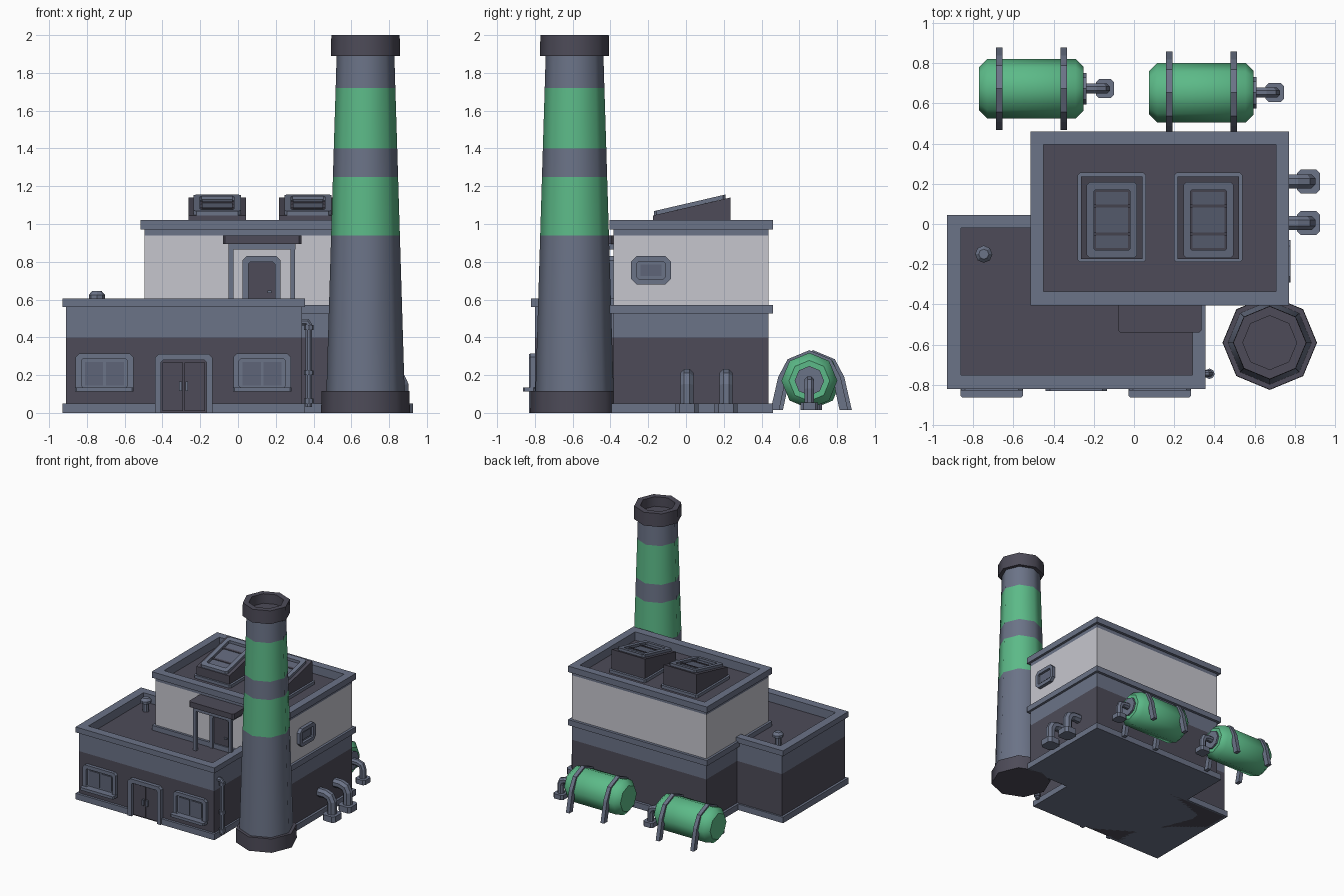
import bpy, bmesh, math
from mathutils import Vector

if "Cube" in bpy.data.objects:
    bpy.data.objects.remove(bpy.data.objects["Cube"])


def material(name, r, g, b):
    lin = [((c / 255 + 0.055) / 1.055) ** 2.4 for c in (r, g, b)]
    m = bpy.data.materials.new(name)
    m.diffuse_color = (*lin, 1)
    m.use_nodes = True
    m.node_tree.nodes["Principled BSDF"].inputs["Base Color"].default_value = m.diffuse_color
    return m


SLATE = material("slate_grey", 107, 115, 135)
DARK = material("dark_charcoal", 77, 75, 88)
WALL = material("pale_wall", 198, 198, 206)
GREEN = material("green_paint", 92, 186, 136)
GLASS = material("dull_glass", 94, 101, 120)

AXES = {'x': lambda a, b, h: (h, a, b), 'y': lambda a, b, h: (a, h, b), 'z': lambda a, b, h: (a, b, h)}


def finish(name, bm, *mats):
    bmesh.ops.recalc_face_normals(bm, faces=bm.faces)
    me = bpy.data.meshes.new(name)
    bm.to_mesh(me)
    bm.free()
    for m in mats:
        me.materials.append(m)
    ob = bpy.data.objects.new(name, me)
    bpy.context.collection.objects.link(ob)
    return ob


def loft(name, loops, mats, caps=True, closed=False, rule=None):
    """Skin a row of equal-sized point loops."""
    bm = bmesh.new()
    rows = [[bm.verts.new(p) for p in lp] for lp in loops]
    n = len(rows[0])
    pairs = list(zip(rows, rows[1:])) + ([(rows[-1], rows[0])] if closed else [])
    for k, (a, b) in enumerate(pairs):
        for i in range(n):
            j = (i + 1) % n
            f = bm.faces.new((a[i], a[j], b[j], b[i]))
            f.material_index = rule(k) if rule else 0
    if caps and not closed:
        bm.faces.new(rows[0])
        bm.faces.new(rows[-1])
    return finish(name, bm, *mats)


def prism(name, poly, lo, hi, axis, mat):
    f = AXES[axis]
    return loft(name, [[f(a, b, h) for a, b in poly] for h in (lo, hi)], [mat])


def ring(name, outer, inner, lo, hi, axis, mat):
    f = AXES[axis]
    loops = [(outer, lo), (outer, hi), (inner, hi), (inner, lo)]
    return loft(name, [[f(a, b, h) for a, b in p] for p, h in loops], [mat], closed=True)


def rect(a0, a1, b0, b1, c=0):
    if not c:
        return [(a0, b0), (a1, b0), (a1, b1), (a0, b1)]
    return [(a0 + c, b0), (a1 - c, b0), (a1, b0 + c), (a1, b1 - c),
            (a1 - c, b1), (a0 + c, b1), (a0, b1 - c), (a0, b0 + c)]


def box(name, x0, x1, y0, y1, z0, z1, mat, c=0):
    return prism(name, rect(x0, x1, y0, y1, c), z0, z1, 'z', mat)


def lathe(name, rings, a, b, axis, mats, rule=None, n=8):
    f = AXES[axis]
    loops = [[f(a + r * math.cos(math.tau * i / n), b + r * math.sin(math.tau * i / n), h)
              for i in range(n)] for h, r in rings]
    return loft(name, loops, mats, rule=rule)


def tube(name, path, y, r, mat, n=8):
    """Mitred pipe along an xz path."""
    pts = [Vector((x, y, z)) for x, z in path]
    loops = []
    for i, p in enumerate(pts):
        d0 = (p - pts[i - 1]).normalized() if i else (pts[1] - p).normalized()
        d1 = (pts[i + 1] - p).normalized() if i < len(pts) - 1 else d0
        t = (d0 + d1).normalized()
        side = Vector((-t.z, 0, t.x)) / max(t.dot(d0), 0.5)
        loops.append([p + side * r * math.cos(math.tau * (k + .5) / n)
                      + Vector((0, r * math.sin(math.tau * (k + .5) / n), 0)) for k in range(n)])
    return loft(name, loops, [mat])


def smooth(ob):
    bpy.ops.object.select_all(action='DESELECT')
    ob.select_set(True)
    bpy.context.view_layer.objects.active = ob
    bpy.ops.object.shade_smooth_by_angle(angle=math.radians(46))


# Front low block: base, walls, roof, parapet
LX0, LX1, LY0, LY1 = -0.91, 0.34, -0.80, 0.03
prism("low_base", [(-.93, -.82), (-.42, -.82), (-.42, -.79), (-.155, -.79), (-.155, -.82),
                   (.355, -.82), (.355, .045), (-.93, .045)], 0, .05, 'z', SLATE)
box("low_wall_dark", LX0, LX1, LY0, LY1, .0, .40, DARK)
box("low_wall_band", LX0, LX1, LY0, LY1, .40, .525, SLATE)
box("low_roof", -.86, .29, -.75, -.02, .52, .532, DARK)
low_in = rect(-.86, .29, -.75, -.02)
ring("low_parapet", rect(LX0, LX1, LY0, LY1), low_in, .525, .56, 'z', SLATE)
ring("low_coping", rect(-.93, .355, -.82, .045), low_in, .56, .605, 'z', SLATE)

# Tall rear block
TX0, TX1, TY0, TY1 = -.495, .75, -.385, .437
outer = rect(-.515, .77, -.405, .46)
tall = rect(TX0, TX1, TY0, TY1)
tall_in = rect(-.45, .705, -.335, .395)
prism("tall_base", outer, 0, .05, 'z', SLATE)
prism("tall_wall_dark", tall, .05, .40, 'z', DARK)
prism("tall_wall_band", tall, .40, .525, 'z', SLATE)
prism("tall_middle_trim", outer, .525, .572, 'z', SLATE)
prism("tall_wall_pale", tall, .572, .94, 'z', WALL)
prism("tall_roof", tall_in, .935, .95, 'z', DARK)
ring("tall_parapet", tall, tall_in, .94, .97, 'z', SLATE)
ring("tall_coping", outer, tall_in, .97, 1.02, 'z', SLATE)

# Chimney with painted stripes
prof = [(0, .235), (.115, .233), (.115, .207), (.94, .182), (1.25, .1725), (1.40, .168),
        (1.72, .158), (1.89, .153), (1.89, .183), (2, .181), (2, .134), (1.92, .134)]
chimney = lathe("chimney", prof, .675, -.59, 'z', [DARK, SLATE, GREEN],
                lambda k: {2: 1, 3: 2, 4: 1, 5: 2, 6: 1}.get(k, 0))
smooth(chimney)

# Roof skylights
SL = .232
for i, cx in enumerate((-.11, .37)):
    n = f"skylight_{i + 1}"
    box(n + "_curb", cx - .17, cx + .17, -.19, .255, .94, .975, SLATE, .012)
    prism(n + "_body", [(-.175, .95), (.235, .95), (.235, 1.14), (-.175, 1.045)],
          cx - .153, cx + .153, 'x', DARK)
    parts = [ring(n + "_frame", rect(cx - .125, cx + .125, -.17, .21, .015),
                  rect(cx - .09, cx + .09, -.13, .17, .008), 0, .022, 'z', SLATE),
             box(n + "_pane", cx - .08, cx + .08, -.12, .16, -.01, .006, GLASS)]
    parts += [box(f"{n}_bar_{k + 1}", cx - .09, cx + .09, y - .008, y + .008, 0, .012, DARK)
              for k, y in enumerate((-.05, .09))]
    for p in parts:  # tilt onto the sloping top
        for v in p.data.vertices:
            v.co.z += 1.045 + SL * (v.co.y + .175)

# Front windows
for i, cx in enumerate((-.707, .128)):
    n = f"front_window_{i + 1}"
    ring(n + "_frame", rect(cx - .153, cx + .153, .115, .315, .02),
         rect(cx - .122, cx + .122, .135, .285, .008), -.827, -.795, 'y', SLATE)
    box(n + "_back", cx - .125, cx + .125, -.806, -.79, .13, .29, SLATE)
    for s in (-1, 1):
        px = cx + s * .055
        box(n + "_pane", px - .048, px + .048, -.813, -.80, .145, .27, GLASS)
    box(n + "_sill", cx - .155, cx + .155, -.862, -.80, .112, .135, SLATE, .008)

# Side window on the tall block
side_in = rect(-.26, -.11, .71, .80, .008)
ring("side_window_frame", rect(-.29, -.08, .68, .83, .03), side_in, .74, .778, 'x', SLATE)
prism("side_window_back", side_in, .74, .757, 'x', SLATE)
prism("side_window_pane", rect(-.24, -.13, .725, .785), .75, .763, 'x', GLASS)


def door_frame(name, x0, x1, z0, z1, b, c, y0, y1):
    prism(name, [(x0, z0), (x0, z1 - c), (x0 + c, z1), (x1 - c, z1), (x1, z1 - c), (x1, z0),
                 (x1 - b, z0), (x1 - b, z1 - b - c / 2), (x1 - b - c / 2, z1 - b),
                 (x0 + b + c / 2, z1 - b), (x0 + b, z1 - b - c / 2), (x0 + b, z0)], y0, y1, 'y', SLATE)


# Double front door
door_frame("front_door_frame", -.44, -.135, 0, .313, .033, .022, -.83, -.79)
for s in (-1, 1):
    px = -.2875 + s * .058
    box("front_door_leaf", px - .055, px + .055, -.81, -.79, .01, .268, DARK)
    hx = -.2875 + s * .017
    box("front_door_handle", hx - .007, hx + .007, -.83, -.805, .115, .165, SLATE)

# Upper door and porch canopy
door_frame("upper_door_frame", .025, .225, .53, .83, .03, .022, -.413, -.38)
box("upper_door_leaf", .055, .195, -.395, -.38, .53, .80, DARK)
box("upper_door_handle", .155, .178, -.408, -.39, .635, .647, SLATE)
box("canopy_top", -.08, .335, -.54, -.385, .895, .94, DARK, .012)
box("canopy_beam", -.05, .305, -.525, -.385, .865, .895, SLATE)
for s in (-1, 1):
    px = .127 + s * .163
    box("canopy_post", px - .013, px + .013, -.522, -.496, .53, .87, SLATE)

# Roof vent and drainpipe
lathe("roof_vent", [(.53, .025), (.605, .025), (.605, .043), (.625, .043), (.645, .025)],
      -.747, -.15, 'z', [SLATE])
tube("drainpipe", [(.32, .48), (.365, .48), (.375, .465), (.375, .03)], -.745, .018, SLATE)
for z in (.05, .2, .44):
    lathe("drainpipe_collar", [(z, .026), (z + .025, .026)], .375, -.745, 'z', [SLATE])

# Wall pipes bending into the ground
for y in (.005, .212):
    tube("wall_pipe", [(.72, .197), (.81, .197), (.85, .182), (.868, .145), (.868, 0)], y, .038, SLATE)
    box("wall_pipe_foot", .81, .926, y - .06, y + .06, 0, .05, SLATE, .02)

# Green storage tanks with strap stands and outlet pipes
for i, (x0, cy) in enumerate(((-.77, .673), (.075, .653))):
    n, cz, x1 = f"tank_{i + 1}", .17, x0 + .52
    smooth(lathe(n, [(x0, .108), (x0 + .04, .148), (x1 - .04, .148), (x1, .108)], cy, cz, 'x', [GREEN]))
    lathe(n + "_flange", [(x1 - .01, .078), (x1 + .015, .078)], cy, cz, 'x', [SLATE])
    half = [(0, .332), (.115, .284), (.165, .19), (.205, .015), (.16, .015), (.135, .13),
            (.138, .17), (.098, .268), (0, .308)]
    strap = [(cy + a, b) for a, b in half] + [(cy - a, b) for a, b in half[-2:0:-1]]
    for sx in (x0 + .1, x0 + .42):
        prism(n + "_strap", strap, sx - .016, sx + .016, 'x', SLATE)
    px = x1 + .105
    tube(n + "_pipe", [(x1, .168), (px - .045, .168), (px - .013, .157), (px, .125), (px, .02)],
         cy, .027, SLATE)
    box(n + "_pipe_foot", px - .045, px + .045, cy - .047, cy + .047, .015, .055, SLATE, .015)
